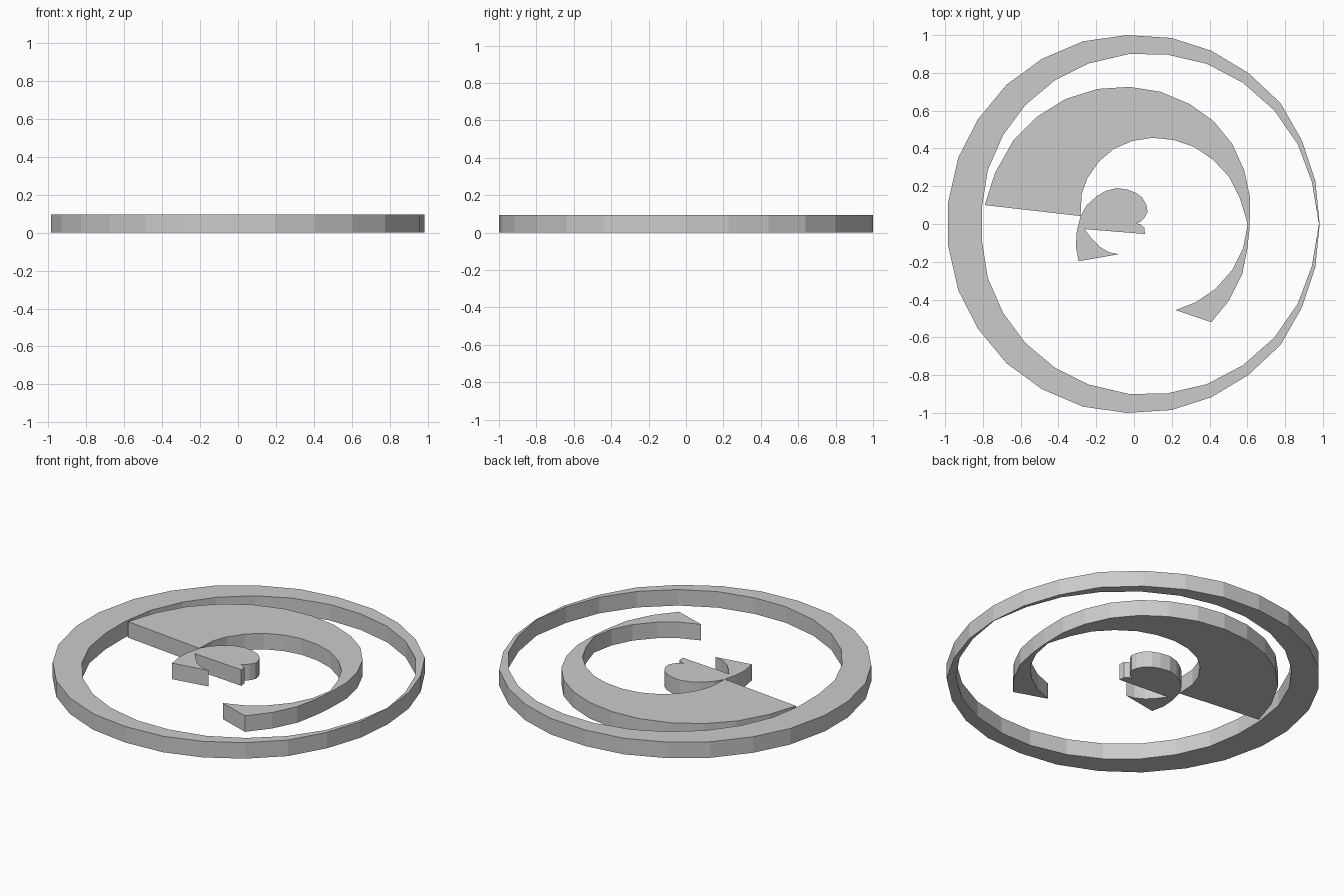
import bpy
import bmesh

THICK = 0.095


def finish(name, bm):
    """Extrude the flat faces up to a plate and make it an object."""
    bmesh.ops.recalc_face_normals(bm, faces=bm.faces)
    ext = bmesh.ops.extrude_face_region(bm, geom=bm.faces[:], use_keep_orig=True)
    top = [g for g in ext["geom"] if isinstance(g, bmesh.types.BMVert)]
    bmesh.ops.translate(bm, verts=top, vec=(0, 0, THICK))
    bmesh.ops.recalc_face_normals(bm, faces=bm.faces)
    mesh = bpy.data.meshes.new(name)
    bm.to_mesh(mesh)
    bm.free()
    obj = bpy.data.objects.new(name, mesh)
    bpy.context.collection.objects.link(obj)
    return obj


def plate(name, outline):
    bm = bmesh.new()
    bm.faces.new([bm.verts.new((x, y, 0)) for x, y in outline])
    return finish(name, bm)


def mirrored(half):
    """Close a half outline (first point on the x axis) across the x axis."""
    return half + [(x, -y) for x, y in reversed(half[1:])]


def ring(name, outer_half, inner_half):
    bm = bmesh.new()
    outer, inner = ([bm.verts.new((x, y, 0)) for x, y in mirrored(h)]
                    for h in (outer_half, inner_half))
    n = len(outer)
    for i in range(n):
        j = (i + 1) % n
        bm.faces.new((outer[i], outer[j], inner[j], inner[i]))
    return finish(name, bm)


# Outer ring, thin at the right and wide at the left
ring("outer_ring",
     [(.983, 0), (.96, .228), (.89, .44), (.776, .64), (.605, .80), (.41, .917),
      (.198, .985), (-.038, 1.0), (-.27, .967), (-.488, .874), (-.675, .737),
      (-.827, .553), (-.93, .352), (-.986, .106)],
     [(.979, 0), (.942, .222), (.866, .424), (.742, .602), (.576, .748),
      (.386, .848), (.175, .897), (-.026, .90), (-.24, .85), (-.42, .76),
      (-.577, .628), (-.692, .472), (-.774, .286), (-.805, .09)])

# Large crescent with a hooked end
crescent_outer = [
    (-.79, .10), (-.736, .27), (-.64, .44), (-.515, .567), (-.362, .662),
    (-.193, .715), (-.024, .726), (.14, .70), (.293, .636), (.42, .546),
    (.52, .424), (.583, .286), (.615, .138), (.612, -.02), (.60, -.13),
    (.573, -.265), (.504, -.403), (.41, -.52)]
crescent_inner = [
    (.22, -.456), (.33, -.413), (.43, -.344), (.52, -.244), (.578, -.127),
    (.602, 0), (.562, .132), (.504, .249), (.42, .339), (.319, .408),
    (.209, .445), (.098, .456), (-.008, .44), (-.108, .397), (-.187, .329),
    (-.246, .244), (-.277, .159), (-.283, .042)]
plate("large_crescent", crescent_outer + crescent_inner)

# Small central swirl with its tail
plate("centre_swirl", [
    (-.08, -.16), (-.293, -.197), (-.308, -.12), (-.303, -.04), (-.283, .042),
    (-.25, .10), (-.2, .145), (-.15, .175), (-.092, .19), (-.034, .182),
    (.013, .164), (.045, .138), (.066, .10), (.072, .064), (.055, .032),
    (.034, .012), (.013, .004), (.034, -.002), (.055, -.02), (.058, -.053),
    (-.262, -.027), (-.225, -.075), (-.18, -.122), (-.13, -.15)])
